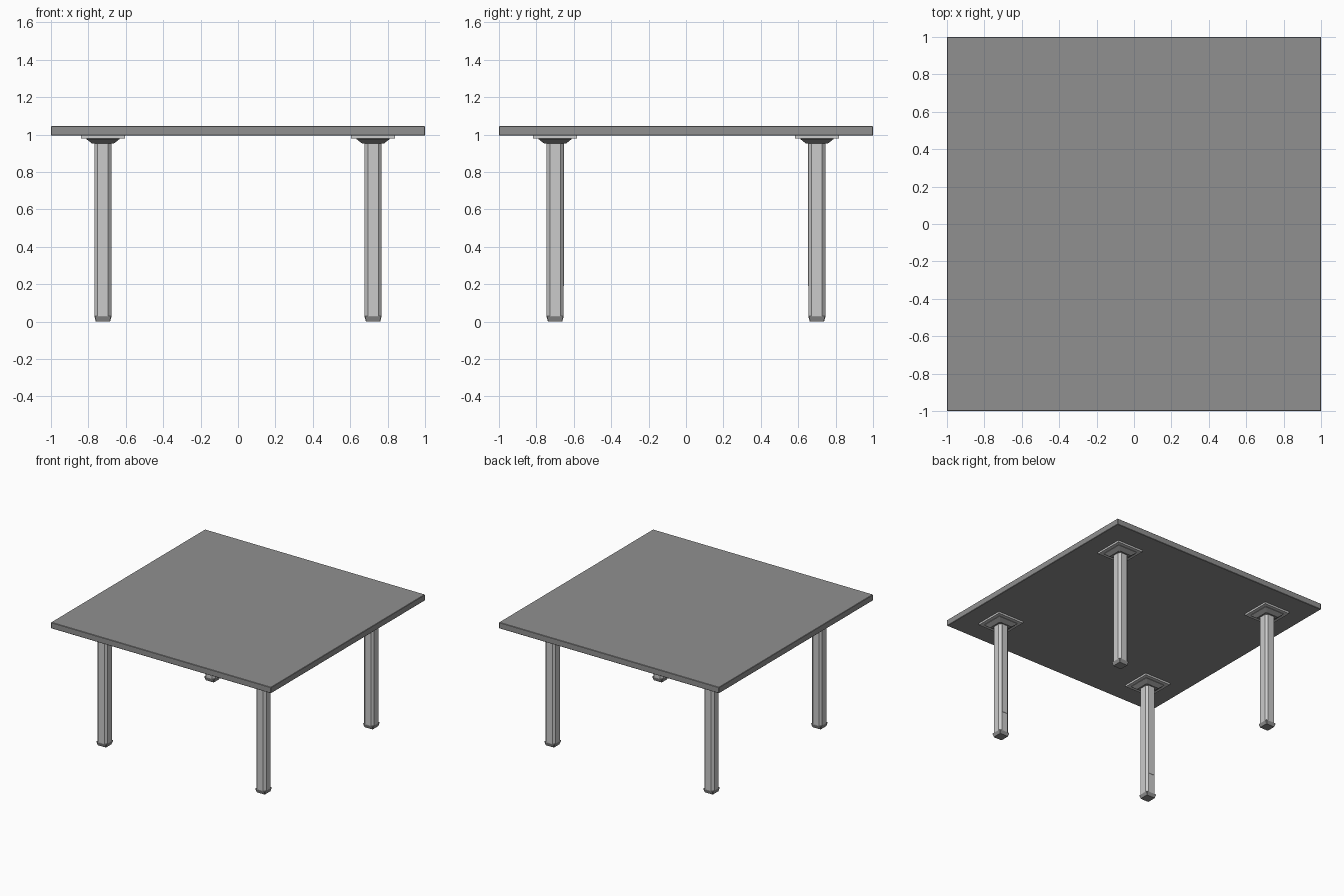
import bpy, bmesh

if "Cube" in bpy.data.objects:
    bpy.data.objects.remove(bpy.data.objects["Cube"])

LEG_X, LEG_Y = 0.722, 0.70

dark = bpy.data.materials.new("dark_grey")
dark.diffuse_color = (0.28, 0.28, 0.28, 1)
dark.use_nodes = True
dark.node_tree.nodes["Principled BSDF"].inputs["Base Color"].default_value = dark.diffuse_color


def ring(half, cut):
    """Square outline with cut corners (8 points)."""
    a, b = half, half - cut
    return [(a, -b), (a, b), (b, a), (-b, a), (-a, b), (-a, -b), (-b, -a), (b, -a)]


def stack(name, sections, cx, cy, mat=None):
    """Closed solid through horizontal sections: (half width, corner cut, z)."""
    bm = bmesh.new()
    loops = [[bm.verts.new((cx + x, cy + y, z)) for x, y in ring(h, c)]
             for h, c, z in sections]
    for lo, hi in zip(loops, loops[1:]):
        for i in range(8):
            j = (i + 1) % 8
            bm.faces.new((lo[i], lo[j], hi[j], hi[i]))
    bm.faces.new(loops[0][::-1])
    bm.faces.new(loops[-1])
    me = bpy.data.meshes.new(name)
    bm.to_mesh(me)
    bm.free()
    if mat:
        me.materials.append(mat)
    ob = bpy.data.objects.new(name, me)
    bpy.context.collection.objects.link(ob)
    return ob


def box(name, center, size):
    bpy.ops.mesh.primitive_cube_add(size=1, location=center)
    ob = bpy.context.object
    ob.name = name
    ob.scale = size
    bpy.ops.object.transform_apply(location=False, rotation=False, scale=True)
    return ob


# table top with slightly eased edges
top = box("table_top", (0, 0, 1.02), (2, 2, 0.05))
top.data.materials.append(dark)
bevel = top.modifiers.new("eased_edges", 'BEVEL')
bevel.width, bevel.segments = 0.003, 1

# four legs with foot, collar and mounting plate
for sx, side in ((-1, "left"), (1, "right")):
    for sy, end in ((-1, "front"), (1, "back")):
        x, y, tag = sx * LEG_X, sy * LEG_Y, f"{end}_{side}"
        stack(f"{tag}_foot", [(0.038, 0.003, 0), (0.045, 0.003, 0.025),
                              (0.045, 0.003, 0.03)], x, y, dark)
        stack(f"{tag}_leg", [(0.045, 0.017, 0.03), (0.045, 0.017, 0.956)], x, y)
        stack(f"{tag}_collar", [(0.058, 0.004, 0.952), (0.089, 0.004, 0.976),
                                (0.089, 0.004, 0.98)], x, y, dark)
        box(f"{tag}_mounting_plate", (x, y, 0.9875), (0.236, 0.236, 0.015))
        # thin cable cover on the inner face, ending above the foot
        box(f"{tag}_cable_cover", (x, y - sy * 0.045, 0.571), (0.05, 0.006, 0.762))
